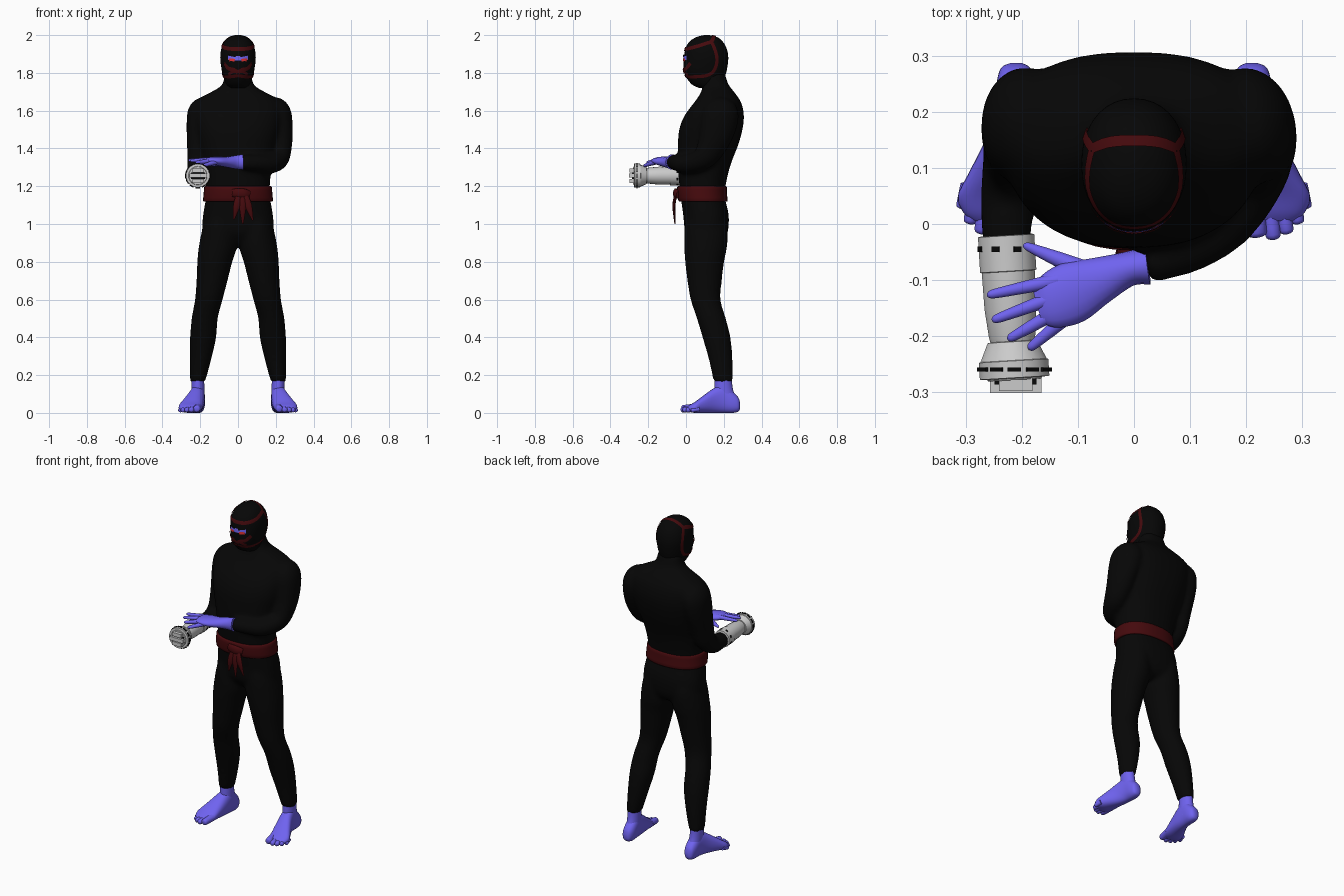
import bpy, bmesh
from math import cos, sin, pi
from mathutils import Vector
from mathutils.bvhtree import BVHTree


def material(name, rgb):
    m = bpy.data.materials.new(name)
    m.diffuse_color = (*rgb, 1)
    return m


BLACK = material("black_cloth", (0.002, 0.002, 0.002))
RED = material("dark_red", (0.06, 0.003, 0.004))
SKIN = material("violet_skin", (0.16, 0.125, 0.87))
EYE = material("eye_red", (0.7, 0.03, 0.03))


def smooth_rows(rows, steps):
    """Catmull-Rom interpolation between tuples of any length."""
    out = []
    for i in range(len(rows) - 1):
        a, b, c, d = rows[max(i - 1, 0)], rows[i], rows[i + 1], rows[min(i + 2, len(rows) - 1)]
        for k in range(steps):
            t = k / steps
            out.append(tuple(0.5 * (2 * q + (r - p) * t + (2 * p - 5 * q + 4 * r - s) * t * t
                                    + (3 * q - p - 3 * r + s) * t ** 3)
                             for p, q, r, s in zip(a, b, c, d)))
    return out + [tuple(rows[-1])]


def skin_rings(name, rings, mat=None, closed=True, angle=60):
    bm = bmesh.new()
    vs = [[bm.verts.new(p) for p in r] for r in rings]
    n = len(rings[0])
    for a, b in zip(vs, vs[1:]):
        for i in range(n if closed else n - 1):
            j = (i + 1) % n
            bm.faces.new((a[i], a[j], b[j], b[i]))
    if closed:
        bm.faces.new(vs[0])
        bm.faces.new(vs[-1])
        bmesh.ops.recalc_face_normals(bm, faces=bm.faces)
    me = bpy.data.meshes.new(name)
    bm.to_mesh(me)
    bm.free()
    ob = bpy.data.objects.new(name, me)
    bpy.context.collection.objects.link(ob)
    if mat:
        me.materials.append(mat)
    bpy.ops.object.select_all(action='DESELECT')
    ob.select_set(True)
    bpy.context.view_layer.objects.active = ob
    bpy.ops.object.shade_smooth_by_angle(angle=angle * pi / 180)
    return ob


def loft(name, rows, mat, axis='z', power=2.0, sx=1, steps=4, n=28):
    """Rows are (level, x0, x1, v0, v1): rounded sections along z or y."""
    rings = []
    for w, x0, x1, v0, v1 in smooth_rows(rows, steps):
        ring = []
        for i in range(n):
            c, s = cos(2 * pi * i / n), sin(2 * pi * i / n)
            c, s = [(1 if q > 0 else -1) * abs(q) ** (2 / power) for q in (c, s)]
            x = sx * ((x0 + x1) / 2 + c * (x1 - x0) / 2)
            v = (v0 + v1) / 2 + s * (v1 - v0) / 2
            ring.append((x, v, w) if axis == 'z' else (x, w, v))
        rings.append(ring)
    return skin_rings(name, rings, mat)


def tube(name, rows, mat=None, ref=(0, 0, 1), steps=4, n=16, angle=60):
    """Rows are (x, y, z, ra, rb); ra lies along ref, rb across it."""
    pts = smooth_rows(rows, steps)
    rings = []
    for i, p in enumerate(pts):
        t = (Vector(pts[min(i + 1, len(pts) - 1)][:3]) - Vector(pts[max(i - 1, 0)][:3])).normalized()
        a = Vector(ref)
        a = (a - t * a.dot(t)).normalized()
        b = t.cross(a)
        rings.append([Vector(p[:3]) + a * p[3] * cos(2 * pi * k / n) + b * p[4] * sin(2 * pi * k / n)
                      for k in range(n)])
    return skin_rings(name, rings, mat, angle=angle)


def digit(name, base, tip, r0, r1):
    b, t = Vector(base), Vector(tip)
    f = ((0, r0), (0.5, (r0 + r1) / 2), (0.88, r1), (0.97, r1 * 0.7), (1, r1 * 0.25))
    tube(name, [(*b.lerp(t, k), r, r) for k, r in f], SKIN, steps=2, n=10)


def box(name, loc, size, mat, rot=0):
    bpy.ops.mesh.primitive_cube_add(size=1, location=loc, rotation=(0, rot, 0))
    ob = bpy.context.object
    ob.name, ob.scale = name, size
    if mat:
        ob.data.materials.append(mat)


# torso and pelvis
suit = [loft("torso", [
    (0.89, -.06, .06, .05, .17), (0.91, -.13, .13, .03, .2), (0.96, -.185, .185, -.004, .222),
    (1.05, -.185, .185, -.015, .226), (1.16, -.168, .168, -.03, .205), (1.3, -.178, .178, -.043, .232),
    (1.42, -.205, .205, -.043, .277), (1.5, -.225, .225, -.036, .299), (1.57, -.235, .235, -.01, .307),
    (1.63, -.232, .232, .033, .297), (1.665, -.205, .205, .06, .28), (1.69, -.16, .16, .075, .262),
    (1.712, -.118, .118, .085, .245), (1.74, -.082, .082, .088, .224), (1.8, -.07, .07, .09, .205)],
    BLACK, power=2.4, n=36)]

# hooded head
head = loft("head", [(1.72, -.045, .045, .07, .19), (1.74, -.062, .062, .03, .2), (1.78, -.076, .076, .0, .207),
                     (1.82, -.087, .087, -.013, .217), (1.88, -.094, .094, -.01, .224),
                     (1.93, -.088, .088, -.003, .215), (1.965, -.072, .072, .018, .195),
                     (1.987, -.048, .048, .05, .17), (1.998, -.02, .02, .085, .135),
                     (2.0, -.004, .004, .105, .115)], BLACK, power=2.15, n=36)
tree = BVHTree.FromPolygons([v.co for v in head.data.vertices], [p.vertices for p in head.data.polygons])


def ribbon(name, path, width, mat, lift=0.004):
    """A strip that hugs the head surface."""
    pts = [Vector(p) for p in smooth_rows(path, 8)]
    rows = []
    for i, p in enumerate(pts):
        loc, nor, _, _ = tree.find_nearest(p)
        t = pts[min(i + 1, len(pts) - 1)] - pts[max(i - 1, 0)]
        side = t.cross(nor).normalized()
        row = []
        for k in (-1, -.5, 0, .5, 1):
            q, m, _, _ = tree.find_nearest(loc + side * k * width / 2)
            row.append(q + m * lift)
        rows.append(row)
    skin_rings(name, rows, mat, closed=False)


# mask trim, eye slit and mouth pattern
ribbon("forehead_band", [(-.08, .13, 1.965), (-.09, .06, 1.945), (-.06, .0, 1.932), (0, -.02, 1.93),
                         (.06, .0, 1.932), (.09, .06, 1.945), (.08, .13, 1.965)], .02, RED)
ribbon("crown_band", [(-.08, .135, 1.965), (-.04, .145, 1.985), (0, .147, 1.99), (.04, .145, 1.985),
                      (.08, .135, 1.965)], .02, RED)
ribbon("eye_slit", [(-.055, -.0, 1.88), (0, -.02, 1.878), (.055, -.0, 1.88)], .024, SKIN)
for s in (-1, 1):
    ribbon("cheek_band", [(s * .08, .135, 1.967), (s * .1, .16, 1.92), (s * .1, .168, 1.86), (s * .09, .15, 1.81),
                          (s * .08, .11, 1.787), (s * .07, .05, 1.78), (s * .045, .0, 1.775),
                          (0, -.015, 1.782)], .018, RED)
    ribbon("mouth_stripe", [(s * .078, .02, 1.85), (s * .06, -.005, 1.825), (s * .025, -.02, 1.815),
                            (0, -.02, 1.8)], .02, RED)
    ribbon("mouth_point", [(s * .06, -.0, 1.785), (s * .03, -.01, 1.805), (0, -.02, 1.812)], .014, RED, .005)
    ribbon("eye", [(s * .018, -.02, 1.866), (s * .035, -.02, 1.87), (s * .052, -.01, 1.868)], .014, EYE, .007)
    ribbon("brow", [(s * .012, -.02, 1.888), (s * .055, -.01, 1.897)], .01, BLACK, .007)

# legs, feet and toes
for s, side in ((-1, "right"), (1, "left")):
    suit.append(loft(side + "_leg", [
        (1.03, .03, .17, .0, .21), (0.97, .012, .19, -.01, .222), (0.88, .006, .208, -.01, .218),
        (0.8, .03, .216, -.005, .202), (0.7, .055, .22, .007, .19), (0.6, .081, .228, .024, .183),
        (0.5, .107, .246, .057, .211), (0.4, .115, .254, .087, .236), (0.28, .142, .254, .121, .247),
        (0.165, .173, .254, .145, .249)], BLACK, sx=s))
    loft(side + "_ankle", [(0.178, .18, .247, .152, .242), (0.12, .177, .247, .15, .25),
                           (0.05, .175, .245, .15, .275)], SKIN, sx=s)
    loft(side + "_foot", [(.287, .2, .22, .025, .05), (.278, .185, .237, .008, .08), (.25, .175, .245, .0, .11),
                          (.2, .175, .25, .0, .15), (.15, .177, .265, .0, .132), (.09, .184, .295, .0, .09),
                          (.05, .19, .314, .0, .06), (.02, .196, .304, .004, .042),
                          (.005, .205, .285, .01, .03)], SKIN, axis='y', power=2.4, sx=s)
    for bx, by, tx, ty, r in ((.21, .05, .22, -.024, .021), (.239, .05, .249, -.028, .016),
                              (.261, .05, .273, -.018, .015), (.281, .06, .293, .0, .014),
                              (.297, .07, .307, .027, .013)):
        digit(side + "_toe", (s * bx, by, r + .008), (s * tx, ty, r), r, r * .9)

# belt with knot and hanging tails
loft("belt", [(1.118, -.178, .178, -.033, .214), (1.123, -.185, .185, -.04, .22), (1.16, -.182, .182, -.046, .217),
              (1.195, -.179, .179, -.047, .216), (1.2, -.172, .172, -.04, .21)], RED, power=2.2, steps=2, n=36)
tube("belt_knot", [(-.03, -.045, 1.165, .02, .01), (0, -.053, 1.163, .026, .014), (.035, -.053, 1.16, .026, .014),
                   (.06, -.042, 1.155, .02, .01)], RED)
for x1, x2, z2 in ((.01, -.022, 1.025), (.025, .025, 1.0), (.03, .078, 1.02)):
    tube("belt_tail", [(x1, -.05, 1.17, .008, .014), ((x1 + x2) / 2, -.064, 1.1, .008, .019),
                       (x2, -.058, z2, .003, .004)], RED, ref=(0, 1, 0), n=8)

# arms: right points forward, left folds across the body
suit.append(tube("right_arm", [
    (-.14, .185, 1.65, .02, .03), (-.16, .185, 1.63, .055, .07), (-.19, .183, 1.59, .076, .098),
    (-.203, .17, 1.51, .07, .096), (-.21, .145, 1.4, .06, .076), (-.216, .115, 1.3, .054, .062),
    (-.224, .06, 1.253, .05, .051), (-.227, .01, 1.252, .047, .047), (-.227, -.05, 1.254, .042, .042)],
    BLACK, ref=(1, 0, 0), n=24))
suit.append(tube("left_arm", [
    (.14, .185, 1.65, .03, .02), (.165, .185, 1.63, .07, .055), (.2, .183, 1.59, .098, .078),
    (.217, .17, 1.51, .096, .072), (.222, .14, 1.42, .08, .064), (.213, .09, 1.345, .064, .056),
    (.165, .01, 1.318, .055, .051), (.1, -.04, 1.323, .047, .044), (.02, -.076, 1.328, .032, .038)],
    BLACK, ref=(-.25, .97, 0), n=24))

# fuse torso, legs and arms into one smooth bodysuit
bpy.ops.object.select_all(action='DESELECT')
for ob in suit:
    ob.select_set(True)
bpy.context.view_layer.objects.active = suit[0]
bpy.ops.object.join()
body = suit[0]
body.name = "bodysuit"
body.modifiers.clear()
m = body.modifiers.new("fuse", 'REMESH')
m.mode, m.voxel_size, m.use_smooth_shade = 'VOXEL', 0.011, True
m = body.modifiers.new("soften", 'SMOOTH')
m.factor, m.iterations = 0.5, 10

# left hand resting on the gauntlet
tube("left_hand", [(.025, -.074, 1.328, .034, .041), (-.01, -.08, 1.327, .031, .036), (-.06, -.1, 1.328, .042, .028),
                   (-.11, -.122, 1.333, .055, .024), (-.15, -.14, 1.336, .048, .018),
                   (-.172, -.147, 1.336, .03, .009)], SKIN, ref=(0, 1, 0))
for b, t in (((-.135, -.1, 1.34), (-.262, -.127, 1.337)), ((-.14, -.13, 1.34), (-.253, -.172, 1.335)),
             ((-.135, -.155, 1.335), (-.225, -.206, 1.325)), ((-.115, -.162, 1.328), (-.188, -.223, 1.308))):
    digit("left_finger", b, t, .014, .009)
digit("left_thumb", (-.07, -.09, 1.325), (-.197, -.037, 1.315), .02, .009)


# mechanical gauntlet: stepped barrel, claw ring and muzzle
def axis_x(y):
    return -.228 - (y + .02) * .06


profile = [(-.02, .047), (-.021, .051), (-.084, .051), (-.085, .048), (-.15, .047), (-.2, .042), (-.209, .04),
           (-.21, .045), (-.243, .06), (-.244, .063), (-.274, .063), (-.275, .05), (-.278, .048)]
tube("gauntlet", [(axis_x(y), y, 1.256, r, r) for y, r in profile], steps=1, n=18, angle=25)
for k in range(12):
    a = 2 * pi * k / 12
    box("ring_claw", (-.213 + .064 * cos(a), -.259, 1.256 + .064 * sin(a)), (.006, .007, .024), BLACK, -a)
for k in range(8):
    a = 2 * pi * (k + .5) / 8
    box("cuff_stud", (-.227 + .05 * cos(a), -.045, 1.256 + .05 * sin(a)), (.006, .009, .014), BLACK, -a)
for dz, w, y in ((.028, .06, -.285), (0, .092, -.288), (-.028, .06, -.285)):
    box("muzzle_block", (-.211, y, 1.256 + dz), (w, .026, .022), None)
for dz in (-.014, .014):
    box("muzzle_slot", (-.211, -.28, 1.256 + dz), (.075, .012, .006), BLACK)
